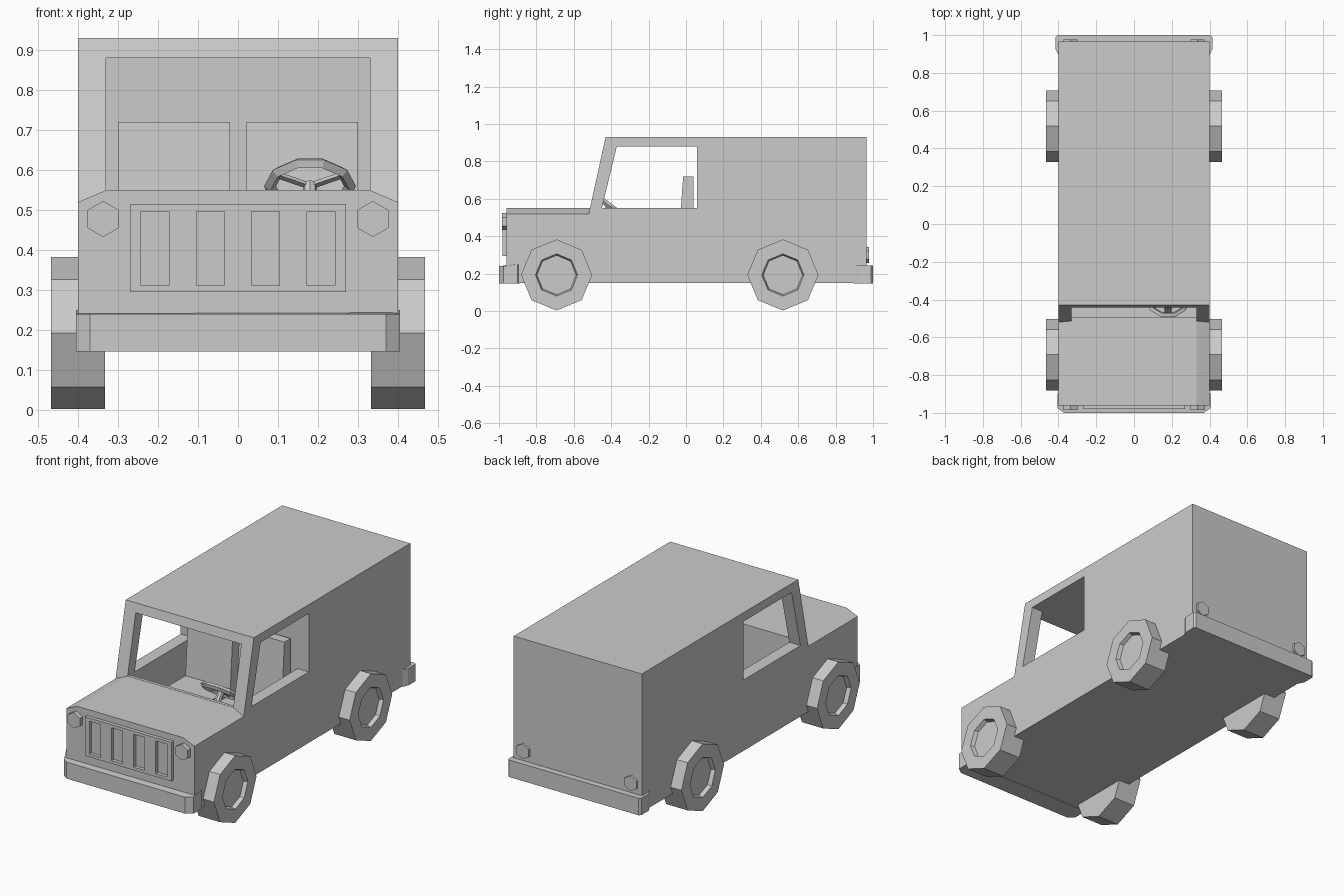
import bpy, bmesh
from math import sin, cos, pi, atan2
from mathutils import Matrix, Vector

if "Cube" in bpy.data.objects:
    bpy.data.objects.remove(bpy.data.objects["Cube"])


def finish(name, bm):
    bmesh.ops.recalc_face_normals(bm, faces=bm.faces[:])
    mesh = bpy.data.meshes.new(name)
    bm.to_mesh(mesh)
    bm.free()
    obj = bpy.data.objects.new(name, mesh)
    bpy.context.collection.objects.link(obj)
    return obj


def place(axis, p, t):
    """Put a 2D profile point at distance t along an axis."""
    if axis == 'x':
        return (t, p[0], p[1])
    if axis == 'y':
        return (p[0], t, p[1])
    return (p[0], p[1], t)


def loft(bm, axis, sections):
    """Skin matching profiles [(t, points), ...] and cap both ends."""
    loops = [[bm.verts.new(place(axis, p, t)) for p in pts] for t, pts in sections]
    for a, b in zip(loops, loops[1:]):
        for i in range(len(a)):
            j = (i + 1) % len(a)
            bm.faces.new((a[i], a[j], b[j], b[i]))
    bm.faces.new(loops[0])
    bm.faces.new(loops[-1])


def prism(name, axis, pts, a, b):
    bm = bmesh.new()
    loft(bm, axis, [(a, pts), (b, pts)])
    return finish(name, bm)


def ngon(n, r, cx, cy):
    """Regular polygon with a corner pointing up."""
    return [(cx + r * sin(2 * pi * i / n), cy + r * cos(2 * pi * i / n)) for i in range(n)]


def rect(x0, x1, z0, z1):
    return [(x0, z0), (x1, z0), (x1, z1), (x0, z1)]


def boolean(obj, tool, op='DIFFERENCE'):
    m = obj.modifiers.new(tool.name, 'BOOLEAN')
    m.operation, m.object, m.solver = op, tool, 'EXACT'
    tool.hide_render = True
    tool.hide_viewport = True
    tool.display_type = 'WIRE'


# Body shell: side profile, bevelled hood, hollow cab, side windows
body = prism("body", 'x', [(-.96, .15), (-.96, .52), (-.52, .52), (-.43, .93),
                           (.965, .93), (.965, .15)], -.4, .4)
hood = prism("hood_helper", 'y', [(-.4, .52), (-.33, .55), (.33, .55), (.4, .52),
                                  (.3, .4), (-.3, .4)], -.96, -.51)
cab = prism("cab_cutter", 'x', [(-.6, .551), (-.6, .88), (.06, .88), (.06, .19),
                                (-.495, .19), (-.495, .551)], -.33, .33)
window = prism("window_cutter", 'x', [(-.45, .55), (-.37, .88), (.06, .88), (.06, .55)], -.6, .6)
boolean(body, hood, 'UNION')
boolean(body, cab)
boolean(body, window)
planar = body.modifiers.new("merge_flat_faces", 'DECIMATE')
planar.decimate_type = 'DISSOLVE'
planar.angle_limit = .01

# Grille plate with four slots
grille = prism("grille", 'y', rect(-.27, .27, .295, .515), -.98, -.955)
bm = bmesh.new()
for x in (-.207, -.069, .069, .207):
    slot = rect(x - .035, x + .035, .312, .497)
    loft(bm, 'y', [(-1.05, slot), (-.9, slot)])
boolean(grille, finish("slot_cutter", bm))

# Bumpers wrapping round the corners
def mirrored(half):
    return half + [(-x, y) for x, y in reversed(half)]


front = prism("front_bumper", 'z', mirrored([(.395, -.89), (.405, -.9), (.405, -.975), (.37, -1)]), .147, .25)
for v in front.data.vertices:
    if v.co.z > .2 and v.co.y < -.95:
        v.co.z = .24
prism("rear_bumper", 'z', mirrored([(.4, .895), (.415, .925), (.415, .99), (.405, 1)]), .147, .243)

for side, s in (("left", -1), ("right", 1)):
    # Lights
    prism(side + "_headlight", 'y', ngon(6, .045, s * .337, .478), -.985, -.95)
    prism(side + "_tail_light", 'y', ngon(6, .043, s * .337, .3), .95, .978)
    # Seats
    prism(side + "_seat", 'x', [(-.015, .72), (.04, .72), (.04, .3), (-.28, .3),
                                (-.28, .38), (-.04, .38)], s * .02, s * .3)
    # Wheels with recessed hubs
    for end, y in (("front", -.692), ("rear", .518)):
        bm = bmesh.new()
        rings = [(.333, .19), (.467, .19), (.467, .113), (.445, .105)]
        loft(bm, 'x', [(s * x, ngon(8, r, y, .193)) for x, r in rings])
        finish(f"{end}_{side}_wheel", bm)

# Steering wheel: ten-sided rim, hub, three spokes, tilted forward
tilt = Matrix.Translation((.18, -.405, .56)) @ Matrix.Rotation(atan2(.6, -.8), 4, 'X')
bpy.ops.mesh.primitive_torus_add(major_segments=10, minor_segments=4, major_radius=.1, minor_radius=.015)
rim = bpy.context.object
rim.name = "steering_wheel_rim"
rim.matrix_world = tilt
bm = bmesh.new()
for a in (pi / 6, 5 * pi / 6, 3 * pi / 2):
    bmesh.ops.create_cube(bm, size=1, matrix=Matrix.Rotation(a, 4, 'Z')
                          @ Matrix.Translation((.05, 0, 0)) @ Matrix.Diagonal((.1, .014, .01, 1)))
spokes = finish("steering_wheel_spokes", bm)
spokes.matrix_world = tilt
bm = bmesh.new()
bmesh.ops.create_cone(bm, cap_ends=True, segments=8, radius1=.018, radius2=.018, depth=.12,
                      matrix=Matrix.Translation((0, 0, .055)))
column = finish("steering_column", bm)
column.matrix_world = tilt
